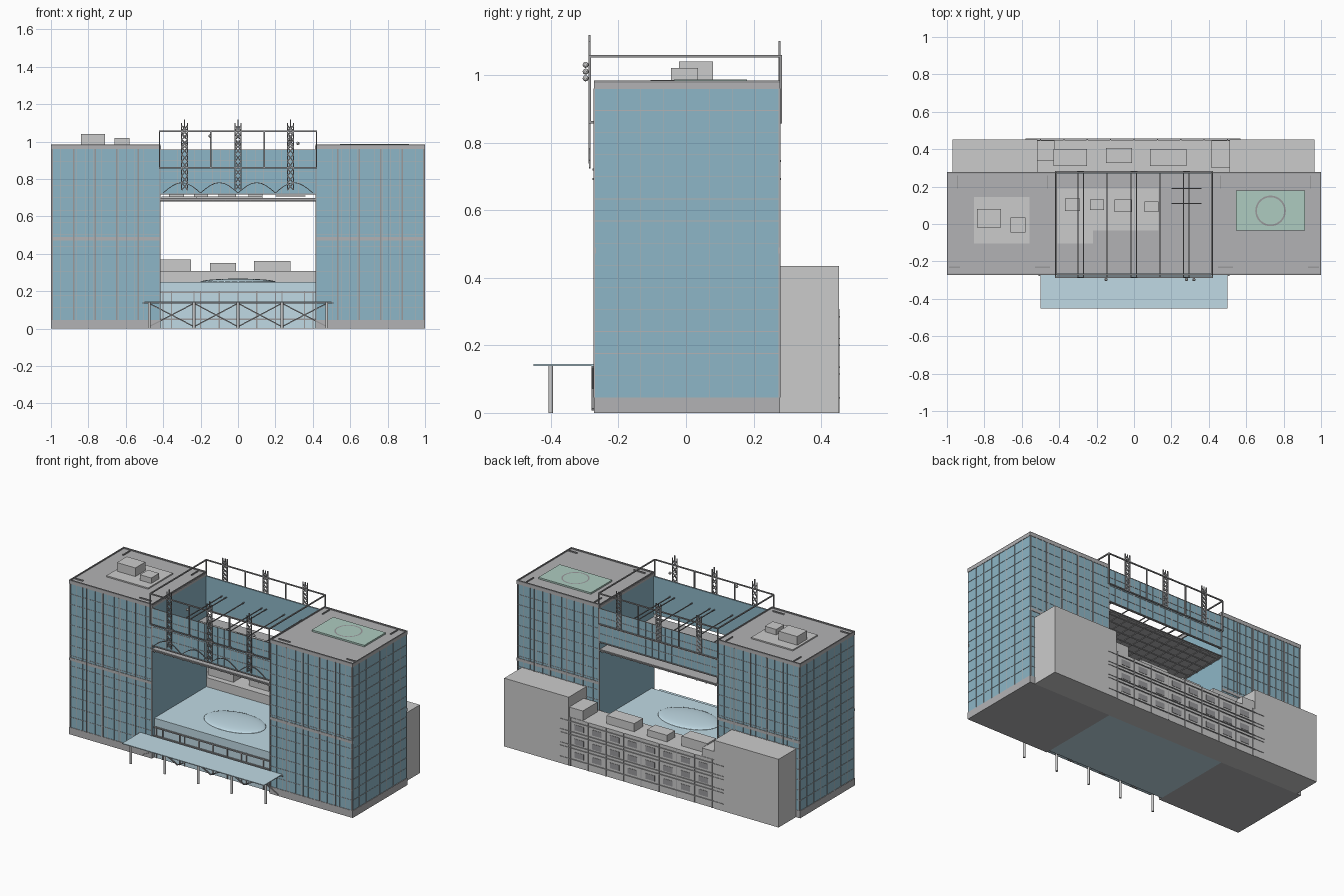
import bpy, bmesh, math
from mathutils import Vector, Matrix

if "Cube" in bpy.data.objects:
    bpy.data.objects.remove(bpy.data.objects["Cube"])


def material(name, rgb):
    m = bpy.data.materials.new(name)
    m.diffuse_color = (*rgb, 1)
    m.use_nodes = True
    m.node_tree.nodes["Principled BSDF"].inputs["Base Color"].default_value = m.diffuse_color
    return m


GLASS = material("blue_glass", (0.27, 0.47, 0.57))
PALE = material("pale_glass", (0.53, 0.70, 0.78))
DARK = material("dark_grey", (0.45, 0.45, 0.46))
STEEL = material("steel", (0.32, 0.32, 0.33))
GREEN = material("pad_green", (0.42, 0.60, 0.53))


def finish(name, bm, mat=None):
    me = bpy.data.meshes.new(name)
    bm.to_mesh(me)
    bm.free()
    ob = bpy.data.objects.new(name, me)
    bpy.context.collection.objects.link(ob)
    if mat:
        me.materials.append(mat)
    return ob


def boxes(name, items, mat=None):
    """Each item is x0, x1, y0, y1, z0, z1."""
    bm = bmesh.new()
    for x0, x1, y0, y1, z0, z1 in items:
        m = Matrix.Translation(((x0 + x1) / 2, (y0 + y1) / 2, (z0 + z1) / 2))
        bmesh.ops.create_cube(bm, size=1, matrix=m @ Matrix.Diagonal((x1 - x0, y1 - y0, z1 - z0, 1)))
    return finish(name, bm, mat)


def beams(name, items, w, mat=STEEL):
    """Square bars running between pairs of points."""
    bm = bmesh.new()
    for p, q in items:
        p, q = Vector(p), Vector(q)
        d = q - p
        m = Matrix.Translation((p + q) / 2) @ d.to_track_quat('Z', 'Y').to_matrix().to_4x4()
        bmesh.ops.create_cube(bm, size=1, matrix=m @ Matrix.Diagonal((w, w, d.length, 1)))
    return finish(name, bm, mat)


def steps(a, b, n):
    return [a + (b - a) * i / n for i in range(n + 1)]


YF, YB, XI = -0.27, 0.275, 0.415
ROWS = steps(0.045, 0.96, 14)

# Twin glass towers with base, middle band, roof and facade grid
for side, s in (("left", -1), ("right", 1)):
    def sx(a, b):
        return (min(s * a, s * b), max(s * a, s * b))
    boxes(side + "_tower_glass", [(*sx(XI, 0.997), YF, YB, 0.04, 0.97)], GLASS)
    boxes(side + "_tower_base", [(*sx(XI, 1.0), YF - 0.003, YB + 0.003, 0, 0.045)], DARK)
    boxes(side + "_tower_roof", [(*sx(XI - 0.003, 1.0), YF - 0.003, YB + 0.003, 0.96, 0.977)], DARK)
    boxes(side + "_middle_band", [(*sx(XI, 0.999), y - 0.003, y + 0.003, 0.472, 0.49) for y in (YF, YB)], DARK)
    grid = []
    for y in (YF, YB):
        grid += [(s * x - .001, s * x + .001, y - .002, y + .002, .045, .96) for x in steps(XI + .003, .995, 13)]
        grid += [(*sx(XI, 0.997), y - .002, y + .002, z - .001, z + .001) for z in ROWS]
    grid += [(*sx(.99, .999), y - .001, y + .001, .045, .96) for y in steps(YF, YB, 8)]
    grid += [(*sx(.99, .999), YF, YB, z - .001, z + .001) for z in ROWS]
    boxes(side + "_mullions", grid, DARK)
    boxes(side + "_facade_piers", [(s * x - .003, s * x + .003, y - .004, y + .004, .045, .96)
                                   for x in steps(XI + .003, .993, 5) for y in (YF, YB)], STEEL)
    # Low parapet and maintenance rails
    boxes(side + "_parapet", [(*sx(XI, 1), YF - .003, YF + .005, .977, .984), (*sx(XI, 1), YB - .005, YB + .003, .977, .984),
                              (*sx(XI, XI + .006), YF, YB, .977, .984), (*sx(.994, 1), YF, YB, .977, .984)], STEEL)
    boxes(side + "_roof_rails", [(*sx(.93, .99), YF + .035, YF + .042, .977, .984),
                                 (*sx(.45, .53), YF + .035, YF + .042, .977, .984),
                                 (*sx(.94, .946), .19, .26, .977, .984),
                                 (*sx(.46, .466), .19, .26, .977, .984)], STEEL)

# Rooftop plant and landing pad
boxes("roof_plant_pad", [(-.855, -.56, -.105, .145, .977, .985)])
boxes("roof_plant_boxes", [(-.84, -.71, -.02, .08, .985, 1.04), (-.66, -.58, -.045, .035, .985, 1.02)])
boxes("landing_pad", [(.545, .915, -.035, .18, .977, .987)], GREEN)
bm = bmesh.new()
rings = [[bm.verts.new((.73 + r * math.cos(a), .07 + r * math.sin(a), .989))
          for a in steps(0, 2 * math.pi, 32)[:-1]] for r in (.073, .082)]
for i in range(32):
    j = (i + 1) % 32
    bm.faces.new((rings[0][i], rings[1][i], rings[1][j], rings[0][j]))
finish("landing_pad_ring", bm, STEEL)

# Sky bridge: front and back glass walls over a thin sunken floor
boxes("bridge_walls", [(-XI, XI, YF, YF + .006, .72, .957), (-XI, XI, YB - .006, YB, .745, .957)], GLASS)
boxes("bridge_floor", [(-XI, XI, YF, YB, .684, .698)], DARK)
bars = []
for y, zb in ((YF, .72), (YB, .745)):
    bars += [(x - .001, x + .001, y - .002, y + .002, zb, .957) for x in steps(-XI, XI, 18)]
    bars += [(-XI, XI, y - .002, y + .002, z - .0015, z + .0015) for z in steps(zb, .957, 4)]
boxes("bridge_mullions", bars, DARK)
boxes("bridge_edge_rails", [(-XI, XI, y - .006, y + .006, z - .003, z + .003)
                            for y, z in ((YF, .72), (YB, .745), (YF, .692), (YB, .692))], STEEL)
boxes("bridge_ceiling_grid", [(x - .002, x + .002, YF, YB, .68, .685) for x in steps(-.4, .4, 12)]
      + [(-XI, XI, y - .002, y + .002, .68, .685) for y in steps(-.25, .25, 8)], STEEL)
boxes("bridge_plant_pad", [(-.41, .13, -.035, .19, .698, .705), (-.41, -.22, -.105, -.035, .698, .705)])
boxes("bridge_plant_boxes", [(-.37, -.29, .07, .135, .705, .735), (-.235, -.16, .075, .13, .705, .725),
                             (-.105, -.01, .065, .13, .705, .735), (.055, .13, .065, .12, .705, .725)])
boxes("bridge_pipes", [(.2, .36, y, y + .006, .705, .712) for y in (.107, .187)], STEEL)

# Rail frame around the bridge roof
FY, BY, FX = -.285, .28, .42
frame = []
for y in (FY, BY):
    frame += [((-FX, y, z), (FX, y, z)) for z in (.86, 1.055)]
    frame += [((x, y, .86), (x, y, 1.055)) for x in (-FX, -.145, .14, FX)]
frame += [((x, FY, z), (x, BY, z)) for x in (-FX, FX) for z in (.86, 1.055)]
beams("bridge_rail_frame", frame, .007)
beams("bridge_cross_beams", [((x, FY, .86), (x, BY, .86)) for x in
                             (-.3, -.27, -.145, -.017, .013, .14, .265, .295)], .005)

# Lattice masts, three on each face
lattice = []
for y, zb in ((-.286, .74), (.277, .86)):
    for cx in (-.285, 0, .28):
        zs = steps(zb, 1.085, 9)
        for dx in (-.016, .016):
            lattice.append(((cx + dx, y, zb), (cx + dx, y, 1.1)))
        for i in range(9):
            for k in (-1, 1):
                lattice.append(((cx - k * .016, y, zs[i]), (cx + k * .016, y, zs[i + 1])))
        lattice.append(((cx, y, 1.06), (cx, y, 1.118 if y < 0 else 1.1)))
beams("lattice_masts", lattice, .0055)

# Arched stays and small lamps on the front of the bridge
stays = []
pts = [(x, FY, .725 + .055 * abs(math.sin(math.pi * (x + .4) / .2))) for x in steps(-.4, .4, 32)]
stays = list(zip(pts, pts[1:]))
beams("bridge_stays", stays, .004, DARK)
bm = bmesh.new()
for x, z in ((-.15, 1.03), (.28, 1.01), (.32, .99)):
    bmesh.ops.create_icosphere(bm, subdivisions=2, radius=.009, matrix=Matrix.Translation((x, -.297, z)))
finish("lamps", bm)

# Entrance podium with shallow skylight dome
boxes("podium", [(-XI, XI, -.25, YB, 0, .25)], PALE)
bm = bmesh.new()
bmesh.ops.create_uvsphere(bm, u_segments=32, v_segments=16, radius=1,
                          matrix=Matrix.Translation((0, -.03, .25)) @ Matrix.Diagonal((.2, .13, .017, 1)))
dome = finish("podium_dome", bm, PALE)
for p in dome.data.polygons:
    p.use_smooth = True
boxes("podium_mullions", [(x - .003, x + .003, -.256, -.25, 0, .2) for x in
                          (-.4, -.355, -.235, -.2, -.1, 0, .1, .2, .235, .355, .4)]
      + [(-XI, XI, -.258, -.25, z - .004, z + .004) for z in (.195, .14, .05)], STEEL)

# Entrance canopy on posts, with cross bracing along the facade
boxes("canopy", [(-.5, .5, -.452, YF, .139, .144)], PALE)
PX = (-.475, -.235, 0, .235, .475)
bm = bmesh.new()
for x in PX:
    bmesh.ops.create_cone(bm, cap_ends=True, segments=12, radius1=.007, radius2=.007, depth=.139,
                          matrix=Matrix.Translation((x, -.4, .0695)))
finish("canopy_posts", bm)
brace = []
for a, b in zip(PX, PX[1:]):
    brace += [((a, -.276, .01), (b, -.276, .135)), ((a, -.276, .135), (b, -.276, .01))]
brace.append(((-.51, -.276, .136), (.51, -.276, .136)))
beams("entrance_bracing", brace, .006)

# Rear annex: tall end blocks, lower middle wing, roof boxes
AB = .45
boxes("annex_end_blocks", [(-.97, -.515, YB, AB + .003, 0, .435), (.51, .965, YB, AB + .003, 0, .435)])
boxes("annex_wing", [(-.515, .51, YB, AB, 0, .308)])
boxes("annex_roof_boxes", [(-.515, -.425, .34, AB - .003, .308, .36), (-.43, -.25, .31, .4, .308, .37),
                           (-.15, -.01, .325, .405, .308, .35), (.085, .28, .31, .4, .308, .36),
                           (.415, .51, .3, AB - .003, .308, .37)])
# Rear windows, ledges and pilasters
cols = steps(-.5, .5, 8)
boxes("annex_windows", [(a + .03, b - .03, AB - .002, AB + .002, z, z + .035)
                        for a, b in zip(cols, cols[1:]) for z in (.06, .145, .235)], STEEL)
boxes("annex_ledges", [(-.58, .57, AB, AB + .006, z - .002, z + .002) for z in (.045, .115, .135, .2, .22, .285)], DARK)
boxes("annex_pilasters", [(x - .003, x + .003, AB, AB + .004, 0, .308) for x in cols], DARK)
